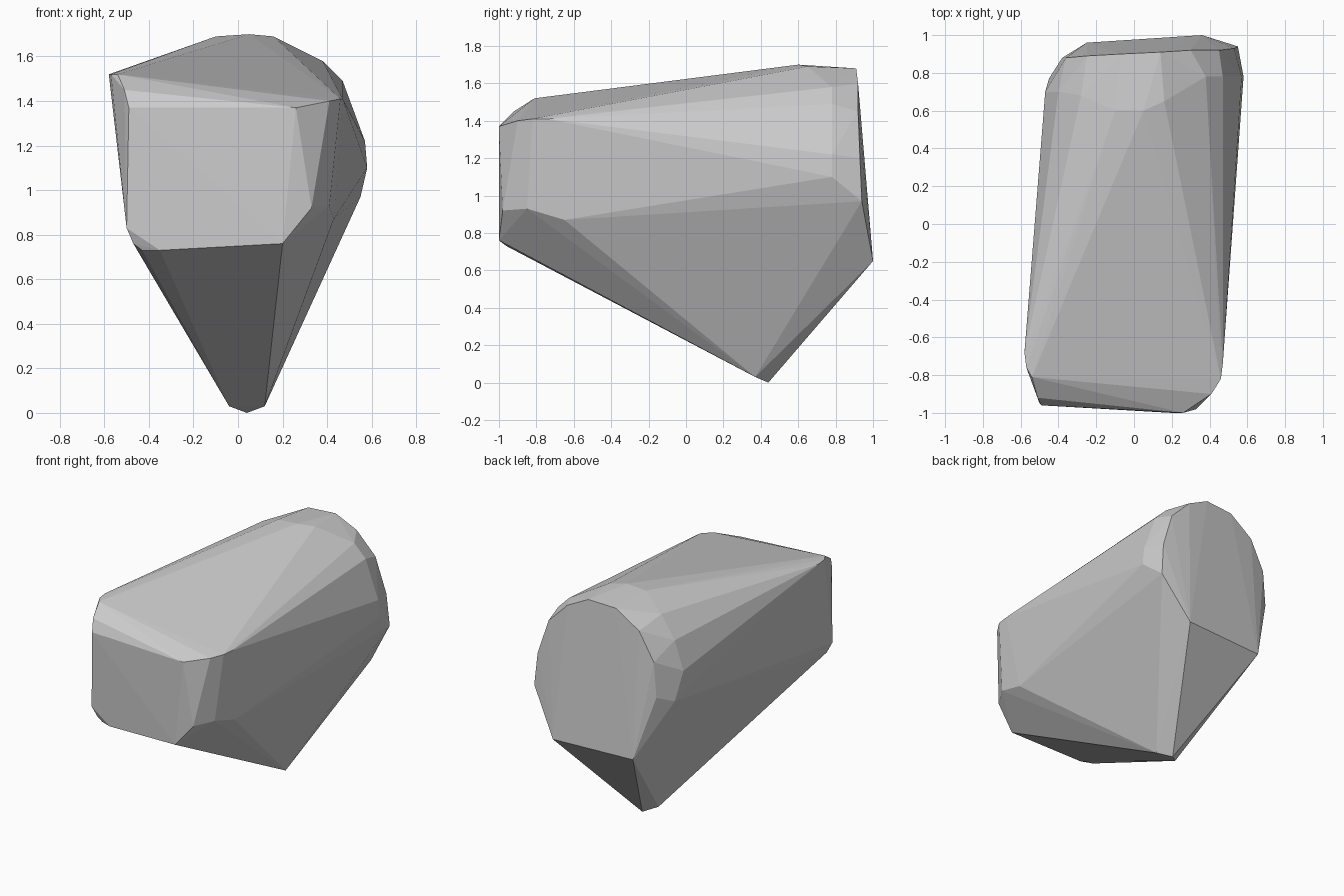
import bpy, bmesh, math

# Cross-sections of a faceted convex stone
front_face = [(-.49, -.96, 1.37), (.26, -1, 1.37), (.33, -.98, .92),
              (.20, -1, .76), (-.35, -.96, .73), (-.50, -.95, .83)]
front_shoulder = [(-.58, -.68, 1.52), (-.57, -.76, 1.52), (-.54, -.81, 1.52),
                  (-.51, -.92, 1.45), (.47, -.74, 1.41), (.46, -.82, 1.41),
                  (.41, -.90, 1.40), (.41, -.85, .93), (.43, -.65, .87),
                  (-.47, -.93, .76), (-.43, -.93, .73)]
back_shoulder = [(.05, .60, 1.70), (.16, .65, 1.69), (-.10, .60, 1.69),
                 (.38, .78, 1.58), (.47, .78, 1.49), (.57, .78, 1.22),
                 (.58, .78, 1.10), (-.28, .68, 1.60), (-.40, .70, 1.45),
                 (-.47, .70, 1.25), (-.45, .77, 1.05)]
back_face = [(.14, .91, 1.68), (-.07, .90, 1.67), (-.25, .89, 1.55),
             (-.36, .88, 1.35), (-.38, .88, 1.10), (.30, .92, 1.60),
             (.45, .92, 1.45), (.53, .93, 1.20), (.55, .94, .97),
             (.36, 1, .65), (-.25, .96, .65)]
bottom_tip = [(.12, .37, .03), (.04, .44, 0), (-.04, .37, .03)]

# Wrap the sections in a convex skin and merge near-flat facets
bm = bmesh.new()
for section in (front_face, front_shoulder, back_shoulder, back_face, bottom_tip):
    for p in section:
        bm.verts.new(p)
hull = bmesh.ops.convex_hull(bm, input=bm.verts)
inside = {g for g in hull["geom_interior"] + hull["geom_unused"]
          if isinstance(g, bmesh.types.BMVert)}
bmesh.ops.delete(bm, geom=list(inside), context='VERTS')
bmesh.ops.dissolve_limit(bm, angle_limit=math.radians(1),
                         verts=bm.verts, edges=bm.edges)
bmesh.ops.recalc_face_normals(bm, faces=bm.faces)

mesh = bpy.data.meshes.new("faceted_stone")
bm.to_mesh(mesh)
bm.free()
stone = bpy.data.objects.new("faceted_stone", mesh)
bpy.context.collection.objects.link(stone)
